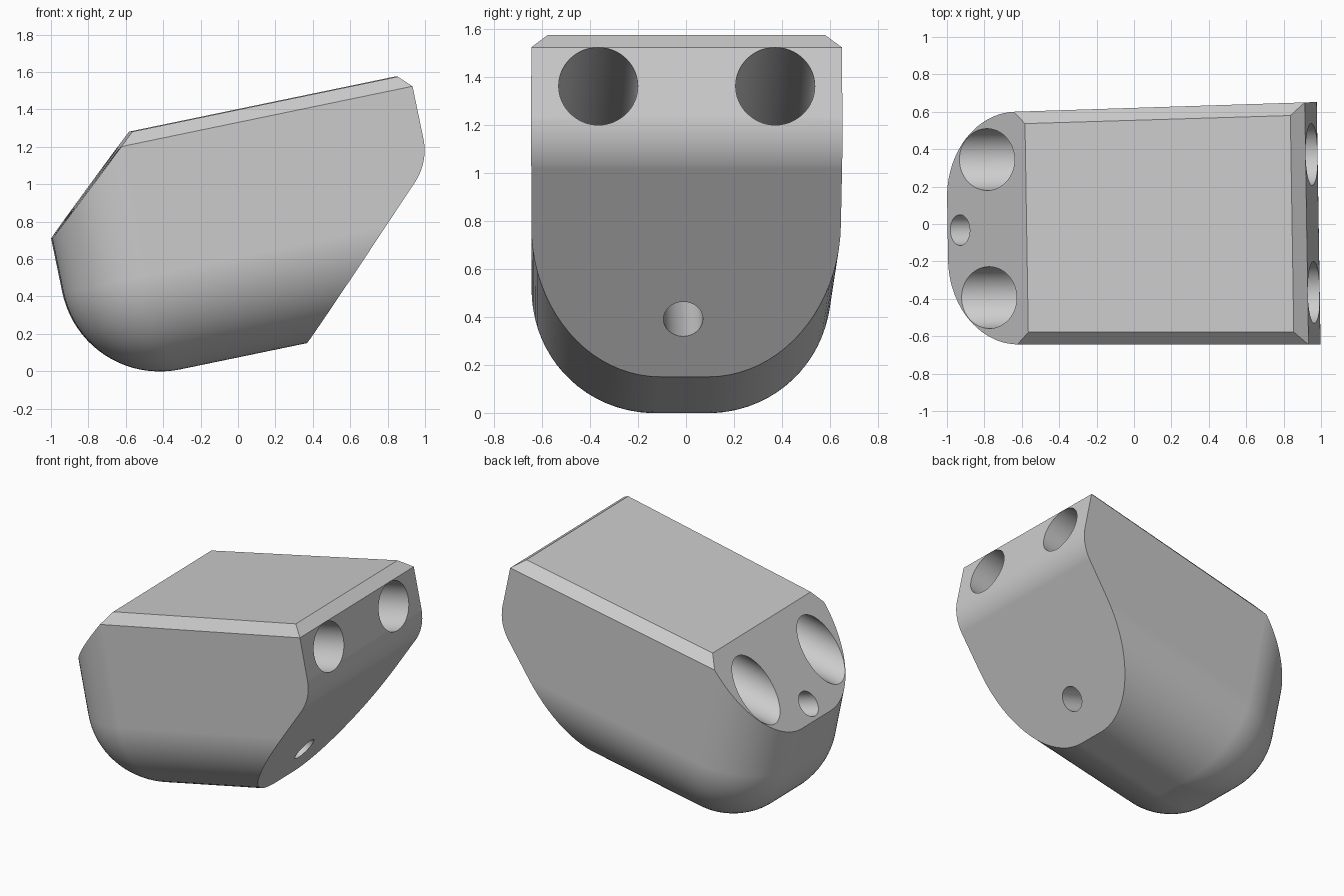
import bpy, bmesh
from math import sin, cos, pi, radians, atan2
from mathutils import Vector, Matrix

if "Cube" in bpy.data.objects:
    bpy.data.objects.remove(bpy.data.objects["Cube"], do_unlink=True)

TILT, YAW = radians(11.7), radians(0.9)
A0, A1 = -0.832, 1.213          # end faces along the tilted axis
C0, C1 = 0.073, 1.371           # bottom and top across the tilted axis
HALF, BOTTOM_R, CORNER_R = 0.63, 0.53, 0.46
STEPS = 20
TO_WORLD = Matrix.Rotation(-TILT, 4, 'Y')
PLACE = Matrix.Translation((0, -0.012, 0)) @ Matrix.Rotation(YAW, 4, 'Z')

grey = bpy.data.materials.new("plain grey")
grey.use_nodes = True
grey.diffuse_color = (0.6, 0.6, 0.6, 1)
grey.node_tree.nodes["Principled BSDF"].inputs["Base Color"].default_value = (0.6, 0.6, 0.6, 1)


def ring(c, inset):
    """Outline at one level: square at the far end, rounded at the near end."""
    r = CORNER_R * (1 - inset / BOTTOM_R)
    a, h = A0 + inset + r, HALF - inset
    pts = [(1.7, -h, c)]
    for start, cy in ((1.5 * pi, r - h), (pi, h - r)):
        for i in range(STEPS + 1):
            ang = start - i * pi / 2 / STEPS
            pts.append((a + r * cos(ang), cy + r * sin(ang), c))
    return pts + [(1.7, h, c)]


def slice_off(bm, point, normal):
    """Cut the solid with a plane and cap the cut."""
    geom = bm.verts[:] + bm.edges[:] + bm.faces[:]
    bmesh.ops.bisect_plane(bm, geom=geom, dist=1e-6, plane_co=point,
                           plane_no=normal, clear_outer=True)
    bmesh.ops.holes_fill(bm, edges=[e for e in bm.edges if e.is_boundary], sides=0)


# Body blank: rounded floor, rounded near end
bm = bmesh.new()
levels = [(C0 + BOTTOM_R * (1 - cos(p)), BOTTOM_R * (1 - sin(p)))
          for p in (i * pi / 2 / STEPS for i in range(STEPS + 1))] + [(C1, 0)]
rows = [[bm.verts.new(p) for p in ring(*lv)] for lv in levels]
for low, high in zip(rows, rows[1:]):
    for i in range(len(low) - 1):
        bm.faces.new((low[i], low[i + 1], high[i + 1], high[i]))
bm.faces.new(rows[-1])
# The lowest outline has sharp corners, so its floor is a plain four-sided face
bm.faces.new([rows[0][i] for i in (-1, -2 - STEPS, STEPS + 1, 0)])
bm.faces.new([r[0] for r in rows] + [r[-1] for r in reversed(rows)])
bmesh.ops.remove_doubles(bm, verts=bm.verts[:], dist=1e-5)
bmesh.ops.recalc_face_normals(bm, faces=bm.faces[:])

# Chamfers along the top sides and the far top edge
CH = 0.066
for s in (-1, 1):
    slice_off(bm, (0, s * (HALF - CH), C1), (0, s, 1))
slice_off(bm, (A1 - CH, 0, C1), (1, 0, 1))
bm.transform(TO_WORLD)

# Sloped near face
slice_off(bm, (-0.575, 0, 1.28), (-0.57, 0, 0.422))

# Far face, curving into the sloped underside
R = 0.31
foot = Vector((0.37, 0.155))
low_ang = atan2(0.865, 0.572) - pi / 2
n1 = Vector((cos(TILT), sin(TILT)))
n2 = Vector((cos(low_ang), sin(low_ang)))
centre = Matrix((n1, n2)).inverted() @ Vector((A1 - R, n2.dot(foot) - R))
for i in range(13):
    ang = TILT + (low_ang - TILT) * i / 12
    n = Vector((cos(ang), 0, sin(ang)))
    slice_off(bm, Vector((centre.x, 0, centre.y)) + n * R, n)

# Slight widening towards the far end
for v in bm.verts:
    v.co.y *= (0.6325 + 0.0165 * v.co.x) / HALF
bm.transform(PLACE)
bmesh.ops.recalc_face_normals(bm, faces=bm.faces[:])
mesh = bpy.data.meshes.new("body")
bm.to_mesh(mesh)
bm.free()
mesh.materials.append(grey)
body = bpy.data.objects.new("body", mesh)
bpy.context.collection.objects.link(body)
bpy.context.view_layer.objects.active = body


def bore(name, start, end, radius):
    """Drill a round hole right through the body."""
    start, end = Vector(start), Vector(end)
    axis = end - start
    rot = axis.to_track_quat('Z', 'Y').to_matrix().to_4x4()
    b = bmesh.new()
    bmesh.ops.create_cone(b, cap_ends=True, segments=64, radius1=radius,
                          radius2=radius, depth=axis.length + 1.2)
    b.transform(PLACE @ Matrix.Translation((start + end) / 2) @ rot)
    m = bpy.data.meshes.new(name)
    b.to_mesh(m)
    b.free()
    m.materials.append(grey)
    cutter = bpy.data.objects.new(name, m)
    cutter.hide_render = True
    bpy.context.collection.objects.link(cutter)
    mod = body.modifiers.new(name, 'BOOLEAN')
    mod.operation, mod.solver, mod.object = 'DIFFERENCE', 'EXACT', cutter
    bpy.ops.object.modifier_apply(modifier=name)
    bpy.data.objects.remove(cutter, do_unlink=True)


# Two large bores along the axis and one small drain running downhill
for side, y in (("left", 0.369), ("right", -0.369)):
    bore(side + "_bore", TO_WORLD @ Vector((A0, y, 1.14)),
         TO_WORLD @ Vector((A1, y, 1.14)), 0.165)
bore("small_bore", (-0.93, -0.006, 0.8), (0.53, -0.008, 0.39), 0.082)

# Smooth curves, crisp edges
for o in bpy.context.selected_objects:
    o.select_set(False)
body.select_set(True)
bpy.ops.object.shade_smooth_by_angle(angle=radians(28))
weighted = body.modifiers.new("even_shading", 'WEIGHTED_NORMAL')
weighted.keep_sharp = True
